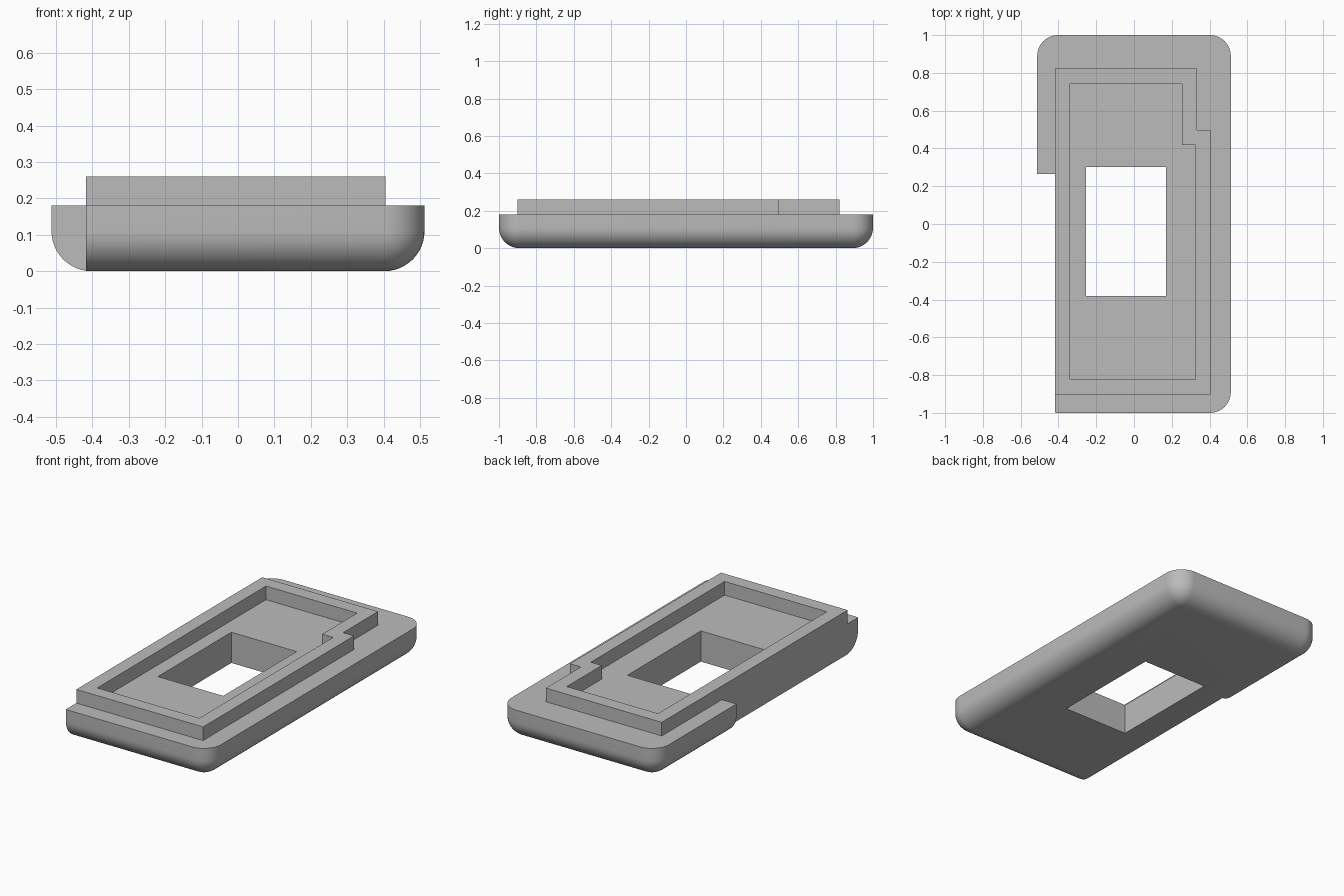
import bpy
import bmesh
from math import sin, cos, pi, radians

default = bpy.data.objects.get("Cube")
if default:
    bpy.data.objects.remove(default, do_unlink=True)

# Single plain grey for the whole part
COLOUR = (0.5, 0.5, 0.5, 1.0)
grey = bpy.data.materials.new("plain_grey")
grey.use_nodes = True
grey.diffuse_color = COLOUR
grey.node_tree.nodes["Principled BSDF"].inputs["Base Color"].default_value = COLOUR

HALF_X, HALF_Y = 0.5125, 1.0
BASE_TOP, RIM_TOP = 0.18, 0.26
RADIUS, STEPS = 0.11, 12
LEFT_WALL = -0.418
WALL = 0.08


def make_object(name, bm):
    bmesh.ops.recalc_face_normals(bm, faces=bm.faces)
    mesh = bpy.data.meshes.new(name)
    bm.to_mesh(mesh)
    bm.free()
    mesh.materials.append(grey)
    obj = bpy.data.objects.new(name, mesh)
    bpy.context.collection.objects.link(obj)
    return obj


def ring(bm, points, z):
    return [bm.verts.new((x, y, z)) for x, y in points]


def bridge(bm, a, b):
    for i in range(len(a)):
        j = (i + 1) % len(a)
        bm.faces.new((a[i], a[j], b[j], b[i]))


def rounded_rect(inset):
    """Outline of the base, pulled inwards by inset."""
    r = RADIUS - inset
    cx, cy = HALF_X - RADIUS, HALF_Y - RADIUS
    corners = [(cx, cy), (-cx, cy), (-cx, -cy), (cx, -cy)]
    points = []
    for q, (x, y) in enumerate(corners):
        for s in range(STEPS + 1):
            a = (q + s / STEPS) * pi / 2
            points.append((x + r * cos(a), y + r * sin(a)))
    return points


def cut_box(target, x0, x1, y0, y1):
    """Cut a full-height box out of the target."""
    bm = bmesh.new()
    outline = [(x0, y0), (x1, y0), (x1, y1), (x0, y1)]
    low, high = ring(bm, outline, -0.5), ring(bm, outline, 0.5)
    bridge(bm, low, high)
    bm.faces.new(low)
    bm.faces.new(high)
    cutter = make_object("cutter", bm)
    cutter.hide_render = True
    mod = target.modifiers.new("cut", "BOOLEAN")
    mod.operation, mod.solver, mod.object = "DIFFERENCE", "EXACT", cutter
    bpy.context.view_layer.objects.active = target
    bpy.ops.object.modifier_apply(modifier=mod.name)
    bpy.data.objects.remove(cutter, do_unlink=True)


# Base: rounded slab whose lower edge is filleted
bm = bmesh.new()
rings = [ring(bm, rounded_rect(0), BASE_TOP)]
for s in range(STEPS + 1):
    a = s / STEPS * pi / 2
    rings.append(ring(bm, rounded_rect(RADIUS * (1 - cos(a))), RADIUS * (1 - sin(a))))
for upper, lower in zip(rings, rings[1:]):
    bridge(bm, upper, lower)
bm.faces.new(rings[0])
bm.faces.new(rings[-1])
bmesh.ops.remove_doubles(bm, verts=bm.verts, dist=1e-5)
base = make_object("base", bm)

# Side recess and window through the base
cut_box(base, -0.8, LEFT_WALL, -1.2, 0.264)
cut_box(base, -0.254, 0.17, -0.38, 0.301)


# Raised rim: notched outline with a constant wall
def rim_outline(d):
    left, right, notch_x = LEFT_WALL + d, 0.405 - d, 0.334 - d
    front, back, notch_y = -0.902 + d, 0.822 - d, 0.498 - d
    return [(left, front), (right, front), (right, notch_y),
            (notch_x, notch_y), (notch_x, back), (left, back)]


bm = bmesh.new()
loops = [ring(bm, rim_outline(d), z) for d, z in
         ((0, BASE_TOP), (0, RIM_TOP), (WALL, RIM_TOP), (WALL, BASE_TOP))]
for i in range(4):
    bridge(bm, loops[i], loops[(i + 1) % 4])
rim = make_object("rim", bm)

# Smooth the fillets, keep the machined edges crisp
bpy.ops.object.select_all(action="DESELECT")
for obj in (base, rim):
    obj.select_set(True)
bpy.context.view_layer.objects.active = base
bpy.ops.object.shade_smooth_by_angle(angle=radians(30))
